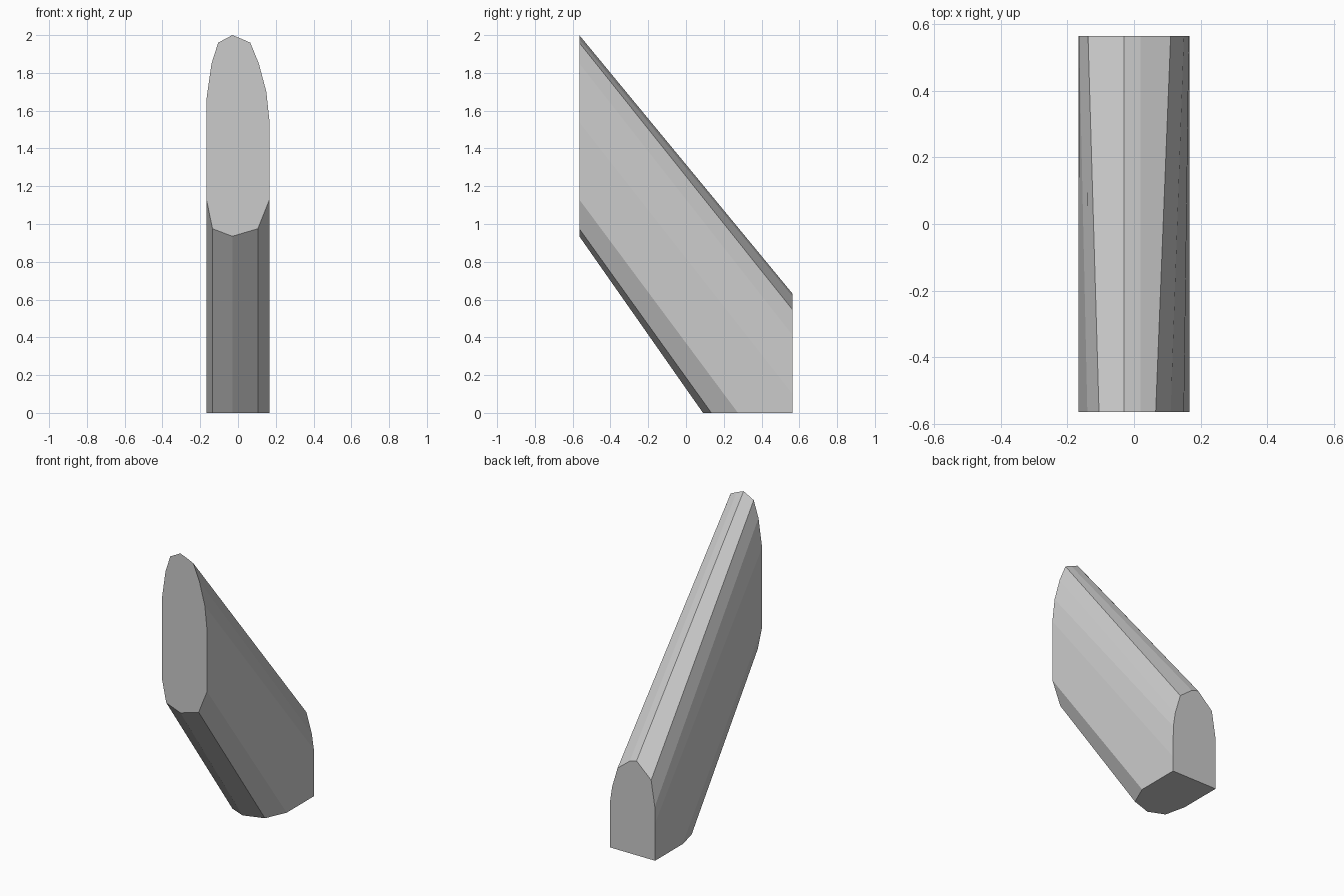
import bpy, bmesh

if "Cube" in bpy.data.objects:
    bpy.data.objects.remove(bpy.data.objects["Cube"], do_unlink=True)

# Single plain grey
grey = bpy.data.materials.new("plain grey")
grey.use_nodes = True
colour = (0.6, 0.6, 0.6, 1)
grey.diffuse_color = colour
grey.node_tree.nodes["Principled BSDF"].inputs["Base Color"].default_value = colour

# Matching (x, z) outlines of the two ends, clockwise from the crown
half_length = 0.565
front = [(-.03, 2), (.02, 1.98), (.065, 1.96), (.11, 1.85), (.15, 1.7), (.167, 1.54),
         (.167, 1.13), (.105, .975), (-.03, .935), (-.135, .975), (-.167, 1.13),
         (-.167, 1.66), (-.14, 1.85), (-.105, 1.96)]
back = [(-.03, .63), (.02, .615), (.11, .545), (.15, .41), (.165, .31), (.167, .1),
        (.167, -.39), (.105, -.6), (-.03, -.678), (-.135, -.6), (-.167, -.39),
        (-.167, .25), (-.165, .36), (-.138, .53)]

# Slanted bar lofted between the ends
bm = bmesh.new()
rings = [[bm.verts.new((x, y, z)) for x, z in outline]
         for outline, y in ((front, -half_length), (back, half_length))]
for ring in rings:
    bm.faces.new(ring)
count = len(front)
for i in range(count):
    j = (i + 1) % count
    bm.faces.new((rings[0][i], rings[0][j], rings[1][j], rings[1][i]))

# Level foot cut at the ground
cut = bmesh.ops.bisect_plane(bm, geom=bm.verts[:] + bm.edges[:] + bm.faces[:],
                             plane_co=(0, 0, 0), plane_no=(0, 0, 1), clear_inner=True)
bmesh.ops.holes_fill(bm, edges=[e for e in bm.edges if e.is_boundary], sides=0)
bmesh.ops.recalc_face_normals(bm, faces=bm.faces[:])

mesh = bpy.data.meshes.new("slanted_bar")
bm.to_mesh(mesh)
bm.free()
mesh.materials.append(grey)
bar = bpy.data.objects.new("slanted_bar", mesh)
bpy.context.scene.collection.objects.link(bar)
